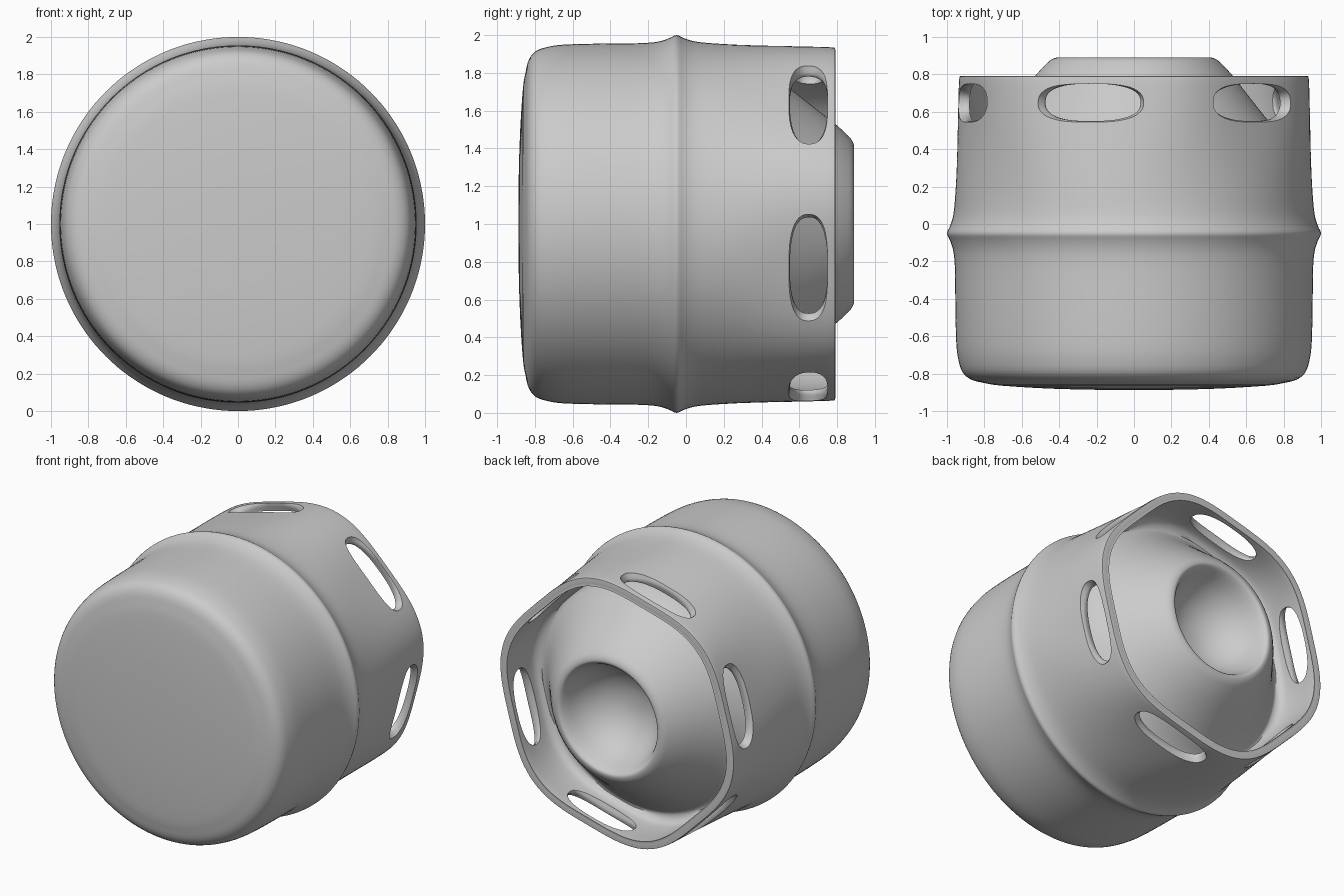
import bpy, bmesh, math
from math import sin, cos, pi, radians
from mathutils import Vector

if "Cube" in bpy.data.objects:
    bpy.data.objects.remove(bpy.data.objects["Cube"])

SEG = 144

# Profile (radius, y) from front centre, over the outer wall and rim, into the bowl
PROFILE = [(0, -.888), (.4, -.882), (.7, -.865), (.8, -.85), (.87, -.832), (.915, -.795),
           (.938, -.73), (.95, -.64), (.955, -.45), (.957, -.25), (.965, -.15), (.983, -.09),
           (1, -.05), (.983, -.01), (.966, .05), (.956, .15), (.95, .3), (.946, .5),
           (.941, .7), (.937, .78), (.928, .79), (.888, .79), (.88, .78), (.885, .65),
           (.883, .55), (.87, .49), (.83, .46), (.79, .48), (.72, .55), (.62, .675),
           (.53, .79), (.47, .855), (.44, .88), (.41, .89), (.39, .882), (.37, .85),
           (.32, .74), (.235, .64), (.12, .58), (0, .565)]


def smooth_profile(pts, n=3):
    """Catmull-Rom curve through the profile points."""
    p = [Vector(a) for a in pts]
    p = [Vector((-p[1].x, p[1].y))] + p + [Vector((-p[-2].x, p[-2].y))]
    out = []
    for i in range(1, len(p) - 2):
        a, b, c, d = p[i - 1:i + 3]
        for k in range(n):
            t = k / n
            out.append(.5 * (2 * b + (c - a) * t + (2 * a - 5 * b + 4 * c - d) * t * t
                             + (3 * b - a - 3 * c + d) * t ** 3))
    return out + [p[-2]]


def polar(r, ang, y):
    return (r * cos(ang), y, 1 + r * sin(ang))


def wall_radius(r, y, ang):
    """The collar is slightly six-sided, with the flats at the slots."""
    if r < .84 or y < .1:
        return r
    f = min(1, (y - .1) / .65)
    f = f * f * (3 - 2 * f)
    return r + f * (.024 * cos(6 * (ang - radians(15))) - .012)


def make_object(name, bm):
    bmesh.ops.recalc_face_normals(bm, faces=bm.faces)
    me = bpy.data.meshes.new(name)
    bm.to_mesh(me)
    bm.free()
    ob = bpy.data.objects.new(name, me)
    bpy.context.collection.objects.link(ob)
    return ob


def bridge(bm, a, b):
    n = len(a)
    for i in range(n):
        bm.faces.new((a[i], a[(i + 1) % n], b[(i + 1) % n], b[i]))


# Barrel: one closed turned shell
bm = bmesh.new()
prof = smooth_profile(PROFILE)
rings = []
for r, y in prof[1:-1]:
    angs = [2 * pi * i / SEG for i in range(SEG)]
    rings.append([bm.verts.new(polar(wall_radius(r, y, a), a, y)) for a in angs])
for a, b in zip(rings, rings[1:]):
    bridge(bm, a, b)
for ring, (r, y) in ((rings[0], prof[0]), (rings[-1], prof[-1])):
    c = bm.verts.new((0, y, 1))
    for i in range(SEG):
        bm.faces.new((c, ring[i], ring[(i + 1) % SEG]))
barrel = make_object("keg_barrel", bm)

# Six oblong slot cutters, flared toward both wall faces
bm = bmesh.new()
N = 48
for k in range(6):
    mid = radians(-15 + 60 * k)
    loops = []
    for r, grow in ((.80, .03), (.868, .012), (.885, 0), (.905, 0), (.925, .012), (1.02, .03)):
        loop = []
        for i in range(N):
            t = 2 * pi * i / N
            cx, cy = cos(t), sin(t)
            u = math.copysign(abs(cx) ** .8, cx) * (radians(17.3) + grow)
            v = math.copysign(abs(cy) ** .8, cy) * (.1 + grow * .7)
            loop.append(bm.verts.new(polar(r, mid + u, .65 + v)))
        loops.append(loop)
    for a, b in zip(loops, loops[1:]):
        bridge(bm, a, b)
    # Fan caps keep the curved ends clean
    for loop, r in ((loops[0], .80), (loops[-1], 1.02)):
        c = bm.verts.new(polar(r, mid, .65))
        for i in range(N):
            bm.faces.new((c, loop[i], loop[(i + 1) % N]))
cutter = make_object("slot_cutters", bm)
cutter.hide_render = True

mod = barrel.modifiers.new("slots", 'BOOLEAN')
mod.object = cutter
mod.operation = 'DIFFERENCE'
mod.solver = 'EXACT'
bpy.context.view_layer.objects.active = barrel
barrel.select_set(True)
cutter.select_set(False)
bpy.ops.object.modifier_apply(modifier=mod.name)
bpy.data.objects.remove(cutter)
bpy.ops.object.shade_smooth_by_angle(angle=radians(40))
